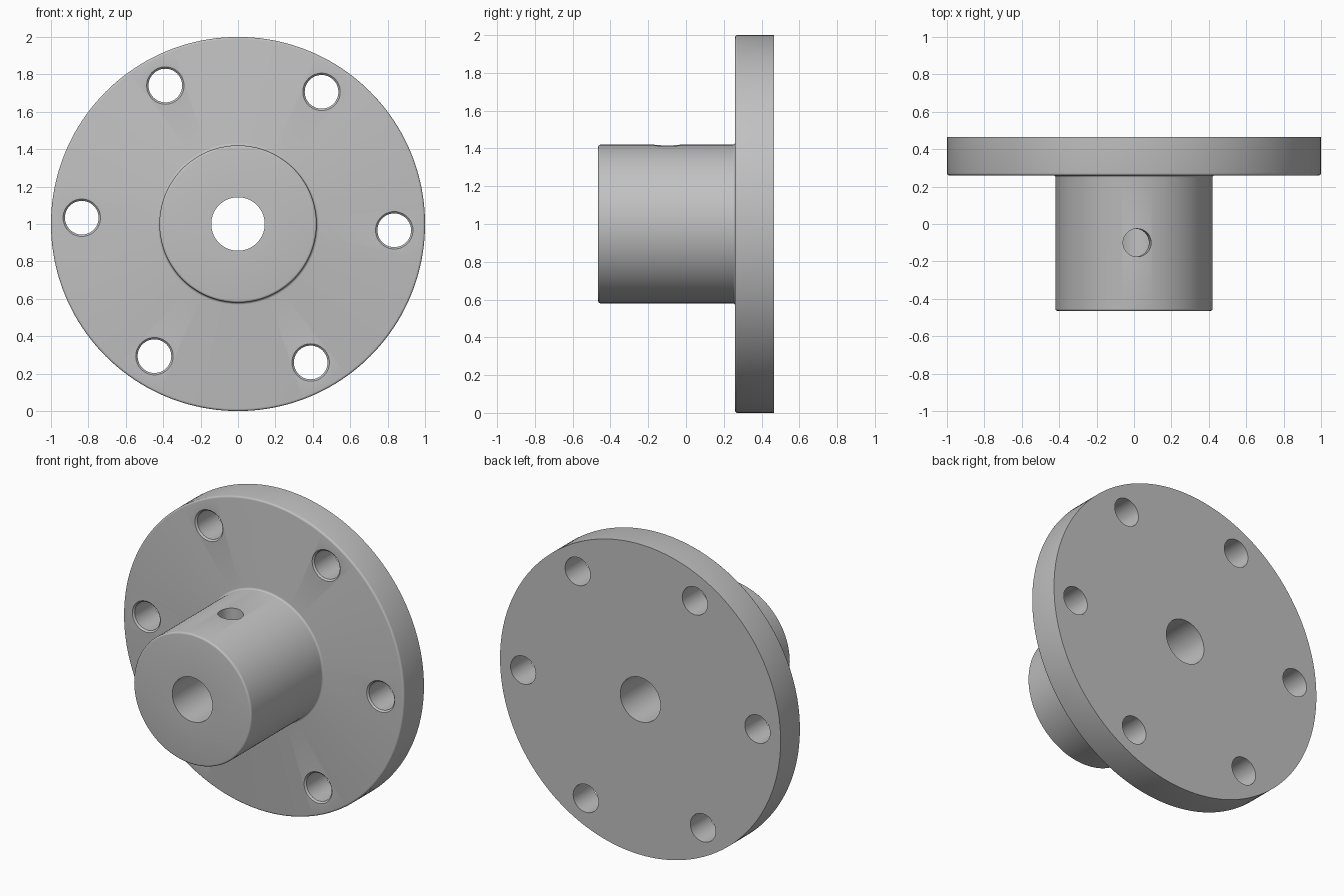
import bpy
import bmesh
from math import sin, cos, pi, radians
from mathutils import Matrix

if "Cube" in bpy.data.objects:
    bpy.data.objects.remove(bpy.data.objects["Cube"], do_unlink=True)

steel = bpy.data.materials.new("plain grey metal")
steel.use_nodes = True
GREY = (0.53, 0.53, 0.53, 1)
steel.diffuse_color = GREY
steel.node_tree.nodes["Principled BSDF"].inputs["Base Color"].default_value = GREY

# Overall sizes
FRONT, BACK, PLATE_FRONT = -0.465, 0.465, 0.26
RIM, HUB, BORE, EDGE = 1.0, 0.42, 0.143, 0.012
TWIST = radians(2.3)


def arc(r, y, start, end, steps=4):
    """Small rounded corner around (r, y), as radius and depth points."""
    angles = [radians(start + (end - start) * i / steps) for i in range(steps + 1)]
    return [(r + EDGE * cos(a), y + EDGE * sin(a)) for a in angles]


def lathe(name, profile, segments, hollow):
    """Revolve a profile around the y axis, as a closed ring or a capped plug."""
    bm = bmesh.new()
    rings = []
    for r, y in profile:
        turn = [2 * pi * i / segments for i in range(segments)]
        rings.append([bm.verts.new((r * cos(a), y, r * sin(a))) for a in turn])
    pairs = list(zip(rings, rings[1:]))
    if hollow:
        pairs.append((rings[-1], rings[0]))
    else:
        bm.faces.new(rings[0])
        bm.faces.new(rings[-1])
    for a, b in pairs:
        for i in range(segments):
            j = (i + 1) % segments
            bm.faces.new((a[i], a[j], b[j], b[i]))
    bmesh.ops.recalc_face_normals(bm, faces=bm.faces)
    mesh = bpy.data.meshes.new(name)
    bm.to_mesh(mesh)
    bm.free()
    mesh.materials.append(steel)
    obj = bpy.data.objects.new(name, mesh)
    bpy.context.collection.objects.link(obj)
    return obj


# Round plate and hub with the centre bore
profile = [(BORE, FRONT)]
profile += arc(HUB - EDGE, FRONT + EDGE, -90, 0)
profile += arc(HUB + EDGE, PLATE_FRONT - EDGE, 180, 90)
profile += arc(RIM - EDGE, PLATE_FRONT + EDGE, -90, 0)
profile += [(RIM, BACK), (BORE, BACK)]
body = lathe("flanged_hub", profile, 160, True)
body.matrix_world = Matrix.Translation((0, 0, RIM))

# Six bolt holes with a slight countersink at the front
cutters = []
for k in range(6):
    a = k * pi / 3 - TWIST
    hole = lathe("bolt_hole_cutter",
                 [(0.12, PLATE_FRONT - 0.02), (0.09, PLATE_FRONT + 0.01),
                  (0.09, BACK + 0.1)], 48, False)
    hole.matrix_world = Matrix.Translation((0.836 * cos(a), 0, RIM + 0.836 * sin(a)))
    cutters.append(hole)

# Set screw hole from the top of the hub into the bore
screw = lathe("set_screw_cutter", [(0.075, 0.05), (0.075, 0.6)], 48, False)
screw.matrix_world = (Matrix.Translation((0, -0.1, RIM))
                      @ Matrix.Rotation(TWIST, 4, "Y")
                      @ Matrix.Rotation(pi / 2, 4, "X"))
cutters.append(screw)

for cutter in cutters:
    cutter.hide_render = True
    cut = body.modifiers.new(cutter.name, "BOOLEAN")
    cut.operation = "DIFFERENCE"
    cut.solver = "EXACT"
    cut.object = cutter

# Bake the cuts, drop the cutters and smooth the round walls
bpy.context.view_layer.update()
graph = bpy.context.evaluated_depsgraph_get()
finished = bpy.data.meshes.new_from_object(body.evaluated_get(graph))
body.modifiers.clear()
body.data = finished
for cutter in cutters:
    bpy.data.objects.remove(cutter, do_unlink=True)

bpy.ops.object.select_all(action="DESELECT")
body.select_set(True)
bpy.context.view_layer.objects.active = body
bpy.ops.object.shade_smooth_by_angle(angle=radians(30))
